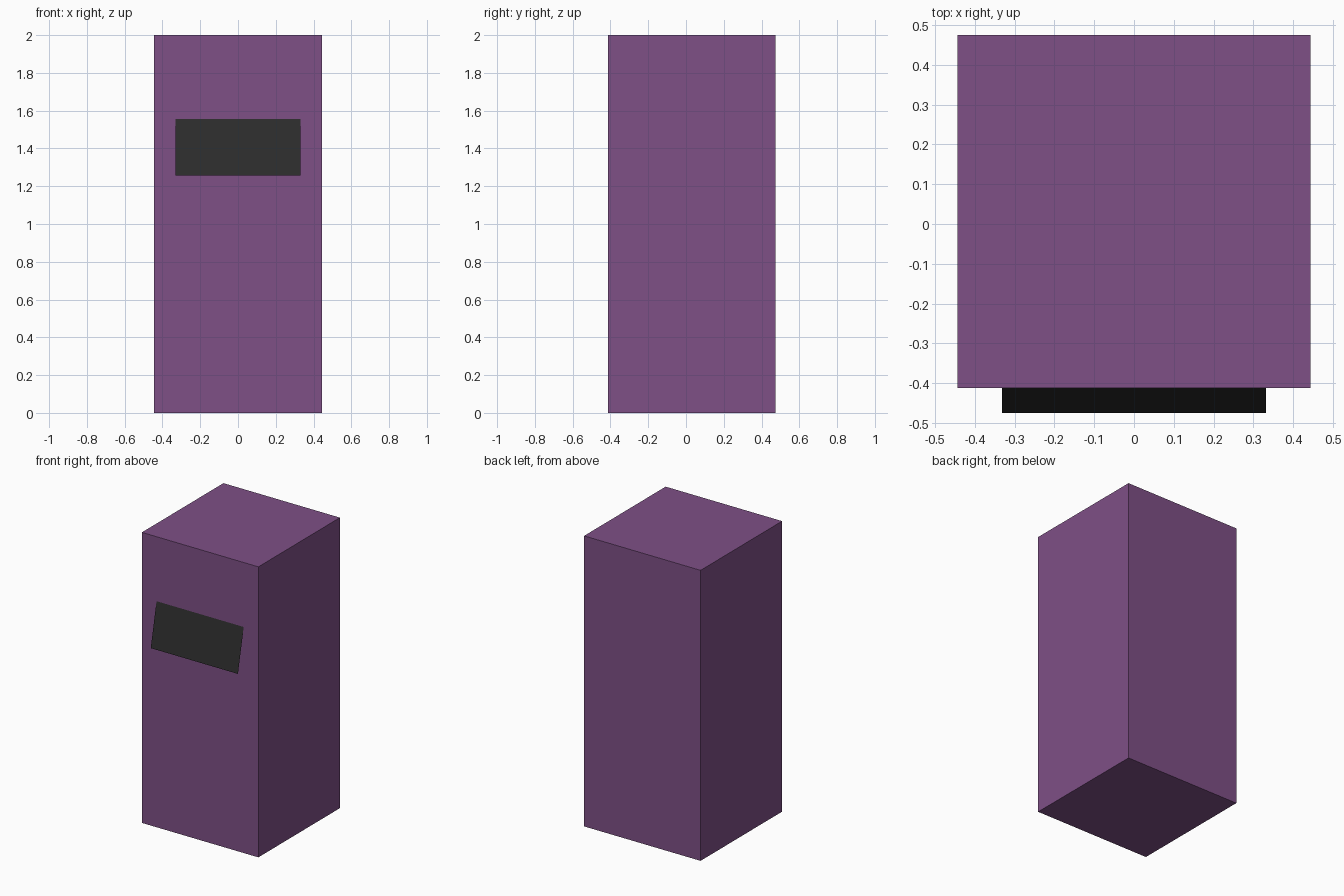
import bpy
import bmesh
from mathutils import Matrix

if "Cube" in bpy.data.objects:
    bpy.data.objects.remove(bpy.data.objects["Cube"])


def paint(obj, name, color):
    mat = bpy.data.materials.new(name)
    mat.diffuse_color = color
    mat.use_nodes = True
    mat.node_tree.nodes["Principled BSDF"].inputs["Base Color"].default_value = mat.diffuse_color
    obj.data.materials.append(mat)


def make_object(name, bm):
    mesh = bpy.data.meshes.new(name)
    bm.to_mesh(mesh)
    bm.free()
    obj = bpy.data.objects.new(name, mesh)
    bpy.context.collection.objects.link(obj)
    return obj


SIDE, HEIGHT = 0.887, 2.0
BACK = 0.475
FRONT = BACK - SIDE

# Tall square cabinet body
bm = bmesh.new()
bmesh.ops.create_cube(bm, size=1, matrix=Matrix.Translation((0, BACK - SIDE / 2, HEIGHT / 2))
                      @ Matrix.Diagonal((SIDE, SIDE, HEIGHT, 1)))
body = make_object("cabinet_body", bm)
paint(body, "purple", (0.21, 0.08, 0.24, 1))

# Single-sheet flap, top edge on the front face and bottom edge tilted outward
bm = bmesh.new()
half = 0.332
corners = [(-half, -BACK, 1.257), (half, -BACK, 1.257),
           (half, FRONT, 1.556), (-half, FRONT, 1.556)]
bm.faces.new([bm.verts.new(c) for c in corners])
flap = make_object("front_flap", bm)
paint(flap, "dark_grey", (0.025, 0.025, 0.025, 1))
